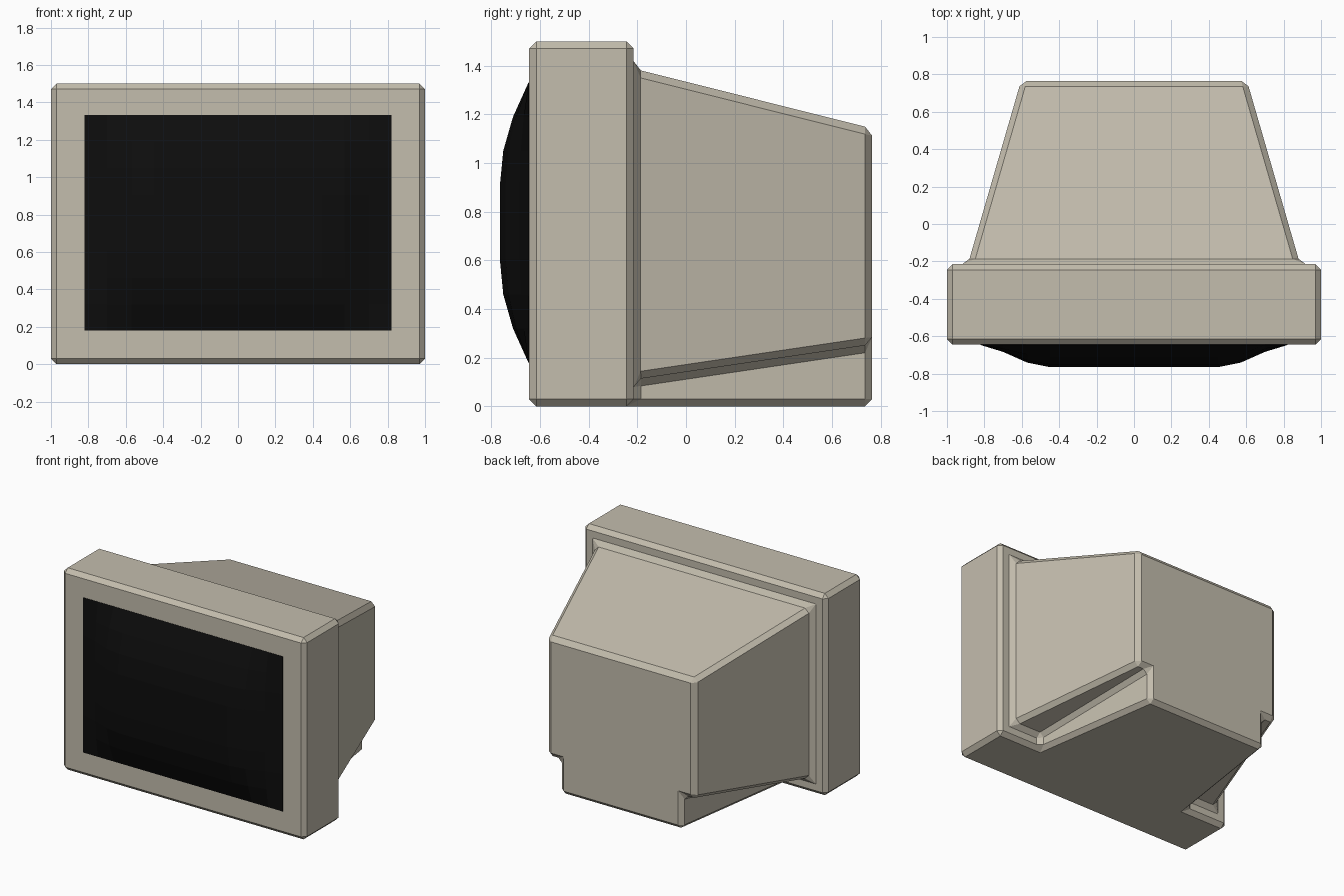
import bpy, bmesh

if "Cube" in bpy.data.objects:
    bpy.data.objects.remove(bpy.data.objects["Cube"])


def material(name, color):
    m = bpy.data.materials.new(name)
    m.diffuse_color = (*color, 1)
    m.use_nodes = True
    m.node_tree.nodes["Principled BSDF"].inputs["Base Color"].default_value = m.diffuse_color
    return m


def add_object(name, bm, mat):
    bmesh.ops.recalc_face_normals(bm, faces=bm.faces)
    me = bpy.data.meshes.new(name)
    bm.to_mesh(me)
    bm.free()
    ob = bpy.data.objects.new(name, me)
    bpy.context.collection.objects.link(ob)
    me.materials.append(mat)
    return ob


beige = material("beige_plastic", (0.55, 0.51, 0.42))
black = material("dark_glass", (0.004, 0.004, 0.004))
FRONT, BACK, REAR = -0.645, -0.215, 0.765


# Casing: front frame and tapered tube housing on a narrower base
bm = bmesh.new()


def ring(y, right_half):
    pts = right_half + [(-x, z) for x, z in reversed(right_half)]
    return [bm.verts.new((x, y, z)) for x, z in pts]


def housing(y, base, width, step, top):
    return ring(y, [(base, 0), (base, step), (width, step), (width, top)])


def bridge(a, b):
    for i in range(len(a) - 1):
        bm.faces.new((a[i], a[i + 1], b[i + 1], b[i]))


frame_front = ring(FRONT, [(1, 0), (1, 1.5)])
frame_back = ring(BACK, [(1, 0), (1, 1.5)])
root = housing(BACK, 0.645, 0.888, 0.11, 1.388)
tail = housing(REAR, 0.50, 0.604, 0.255, 1.142)
bridge(frame_front, frame_back)
bridge(root, tail)
bm.faces.new(frame_front)
bm.faces.new(tail)
bm.faces.new(frame_back + root[::-1])
bm.faces.new([frame_front[0], frame_back[0], root[0], tail[0],
              tail[-1], root[-1], frame_back[-1], frame_front[-1]])
casing = add_object("casing", bm, beige)
bev = casing.modifiers.new("chamfer", 'BEVEL')
bev.width = 0.03
bev.segments = 1
bev.limit_method = 'ANGLE'
bev.use_clamp_overlap = False

# Screen: bulging low-poly glass with its rim sunk into the frame
across = [(0.45, 1), (0.57, 0.80), (0.70, 0.31), (0.82, 0)]
upward = [(0.15, 1), (0.295, 0.88), (0.435, 0.54), (0.576, 0)]


def mirrored(half):
    half = half + [(half[-1][0], -1)]
    return [(-p, h) for p, h in reversed(half)] + half


bm = bmesh.new()
grid = []
for x, hx in mirrored(across):
    row = []
    for z, hz in mirrored(upward):
        y = FRONT + 0.02 if min(hx, hz) < 0 else FRONT - 0.002 - 0.118 * hx * hz
        row.append(bm.verts.new((x, y, 0.755 + z)))
    grid.append(row)
for a, b in zip(grid, grid[1:]):
    bridge(a, b)
bmesh.ops.remove_doubles(bm, verts=bm.verts, dist=0.0001)
screen = add_object("screen", bm, black)
# Open sheet: make it face outward
if sum(p.normal.y * p.area for p in screen.data.polygons) > 0:
    screen.data.flip_normals()
